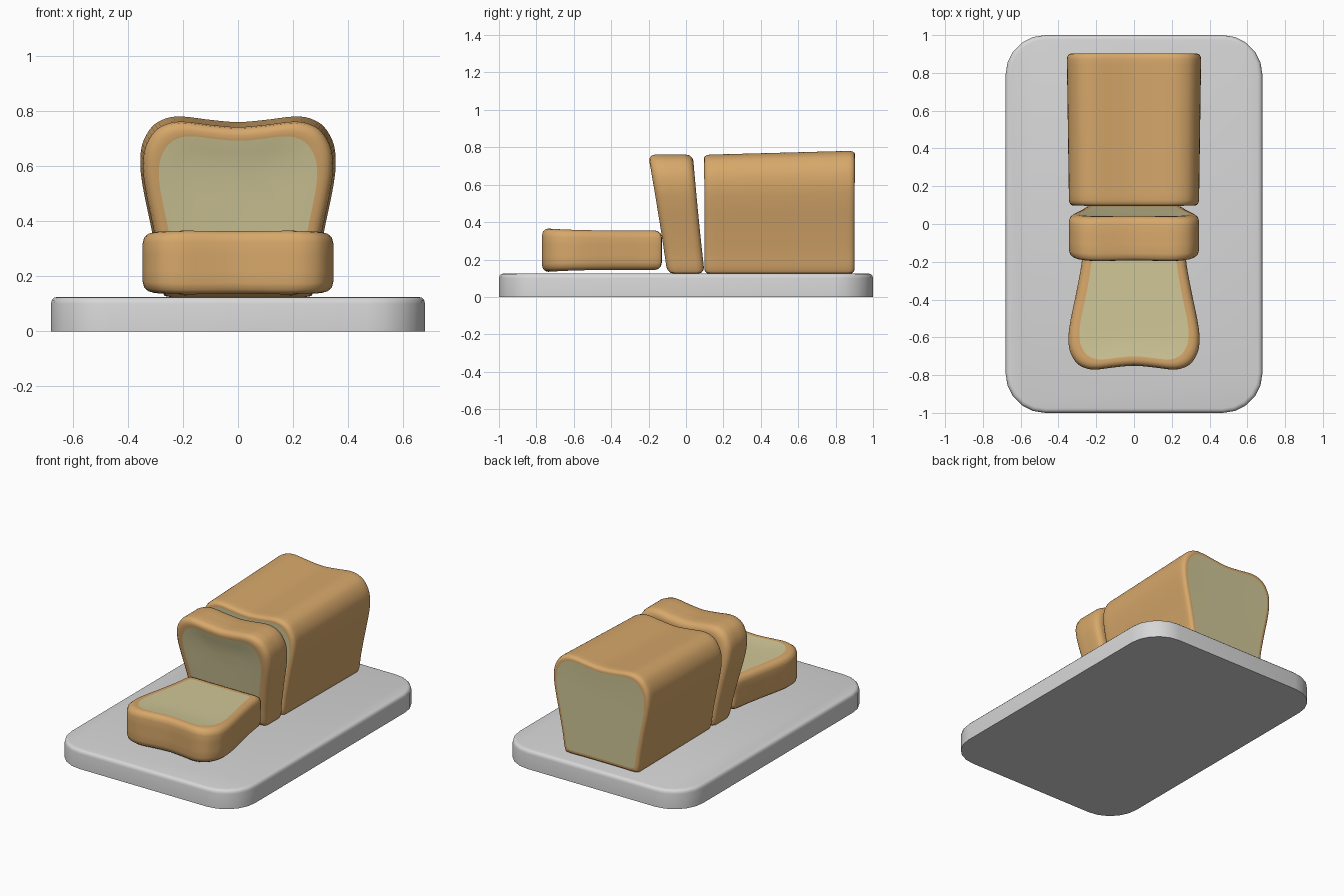
import bpy, bmesh, math
from mathutils import Vector

if "Cube" in bpy.data.objects:
    bpy.data.objects.remove(bpy.data.objects["Cube"])


def material(name, rgb):
    m = bpy.data.materials.new(name)
    m.diffuse_color = (*rgb, 1)
    m.use_nodes = True
    m.node_tree.nodes["Principled BSDF"].inputs["Base Color"].default_value = m.diffuse_color
    return m


CRUST = material("golden crust", (0.68, 0.39, 0.145))
CRUMB = material("pale crumb", (0.63, 0.57, 0.31))
GREY = material("board grey", (0.68, 0.68, 0.68))


def loft(name, rings, mats, crumb_rings=0):
    """Skin closed rings of points and cap both ends; outermost rings get material 1."""
    bm = bmesh.new()
    loops = [[bm.verts.new(p) for p in ring] for ring in rings]
    n, last = len(loops[0]), len(loops) - 1
    for k in range(last):
        a, b = loops[k], loops[k + 1]
        crumb = k < crumb_rings or k >= last - crumb_rings
        for i in range(n):
            j = (i + 1) % n
            bm.faces.new((a[i], a[j], b[j], b[i])).material_index = int(crumb)
    for end in (loops[0], loops[-1]):
        bm.faces.new(end).material_index = int(crumb_rings > 0)
    bmesh.ops.recalc_face_normals(bm, faces=bm.faces)
    mesh = bpy.data.meshes.new(name)
    bm.to_mesh(mesh)
    bm.free()
    for m in mats:
        mesh.materials.append(m)
    ob = bpy.data.objects.new(name, mesh)
    bpy.context.collection.objects.link(ob)
    bpy.ops.object.select_all(action='DESELECT')
    ob.select_set(True)
    bpy.context.view_layer.objects.active = ob
    bpy.ops.object.shade_smooth_by_angle(angle=math.radians(50))
    return ob


def smooth_loop(pts, steps=4):
    """Closed Catmull-Rom curve through the points."""
    out, n = [], len(pts)
    for i in range(n):
        p0, p1, p2, p3 = (Vector(pts[(i + k) % n]) for k in (-1, 0, 1, 2))
        for s in range(steps):
            t = s / steps
            out.append(0.5 * (2 * p1 + (p2 - p0) * t + (2 * p0 - 5 * p1 + 4 * p2 - p3) * t * t
                              + (3 * p1 - p0 - 3 * p2 + p3) * t ** 3))
    return out


# Bread cross-section: right half (x, height above board), mirrored
HALF = [(0.13, 0), (0.245, 0), (0.272, 0.02), (0.288, 0.12), (0.315, 0.26), (0.34, 0.38),
        (0.352, 0.47), (0.345, 0.55), (0.31, 0.613), (0.26, 0.643), (0.2, 0.65), (0.1, 0.638)]
PROFILE = smooth_loop([(0, 0)] + HALF + [(0, 0.63)] + [(-x, h) for x, h in reversed(HALF)])


def bread(name, length, rim, inset, sizes, flare, power=2, lean=0.0):
    """Bread piece along +y: rounded crust rim, crumb on both cut faces."""
    # (depth from cut face, inset, flare weight) from the middle of the crumb outwards
    edge = [(0, 0.2, 0), (0, inset + 0.05, 0.5), (0, inset, 1), (0, inset * 0.65, 1),
            (rim * 0.12, inset * 0.36, 1), (rim * 0.45, inset * 0.1, 1), (rim, 0, 0.8),
            (rim * 2, 0, 0.3)]
    stations = [(d, i, -w) for d, i, w in edge]
    stations += [(length * f, 0, 0) for f in (0.5,)]
    stations += [(length - d, i, w) for d, i, w in reversed(edge)]
    rings = []
    for t, ins, w in stations:
        s = sizes[0] + (sizes[1] - sizes[0]) * t / length
        k = 1 - ins / 0.33
        ring = []
        for p in PROFILE:
            x, h = p.x * s * k, (0.325 + (p.y - 0.325) * k) * s
            y = t + w * flare * (max(h, 0) / 0.65) ** power - lean * h
            ring.append((x, y, h))
        rings.append(ring)
    return loft(name, rings, [CRUST, CRUMB], crumb_rings=2)


# Main loaf
loaf = bread("loaf", 0.8, 0.03, 0.03, (0.977, 1.01), 0.004)
loaf.location = (0, 0.1, 0.125)

# Slice leaning forward
leaning = bread("leaning_slice", 0.2, 0.04, 0.055, (0.98, 0.98), 0.02, 1.5, 0.13)
leaning.location = (0, -0.1, 0.125)

# Slice lying flat, crown to the front
flat = bread("flat_slice", 0.21, 0.04, 0.055, (0.985, 0.985), 0.014, 4)
flat.rotation_euler = (math.pi / 2, 0, 0)
flat.location = (0, -0.13, 0.145)


# Cutting board with rounded corners and softened top edge
def board_ring(inset, z, r=0.21, seg=5):
    ring = []
    for q, (sx, sy) in enumerate([(1, 1), (-1, 1), (-1, -1), (1, -1)]):
        for i in range(seg + 1):
            a = math.pi / 2 * (q + i / seg)
            ring.append((sx * (0.68 - r) + (r - inset) * math.cos(a),
                         sy * (1 - r) + (r - inset) * math.sin(a), z))
    return ring


loft("cutting_board", [board_ring(0, 0), board_ring(0, 0.1), board_ring(0.003, 0.113),
                       board_ring(0.011, 0.122), board_ring(0.024, 0.125)], [GREY])
